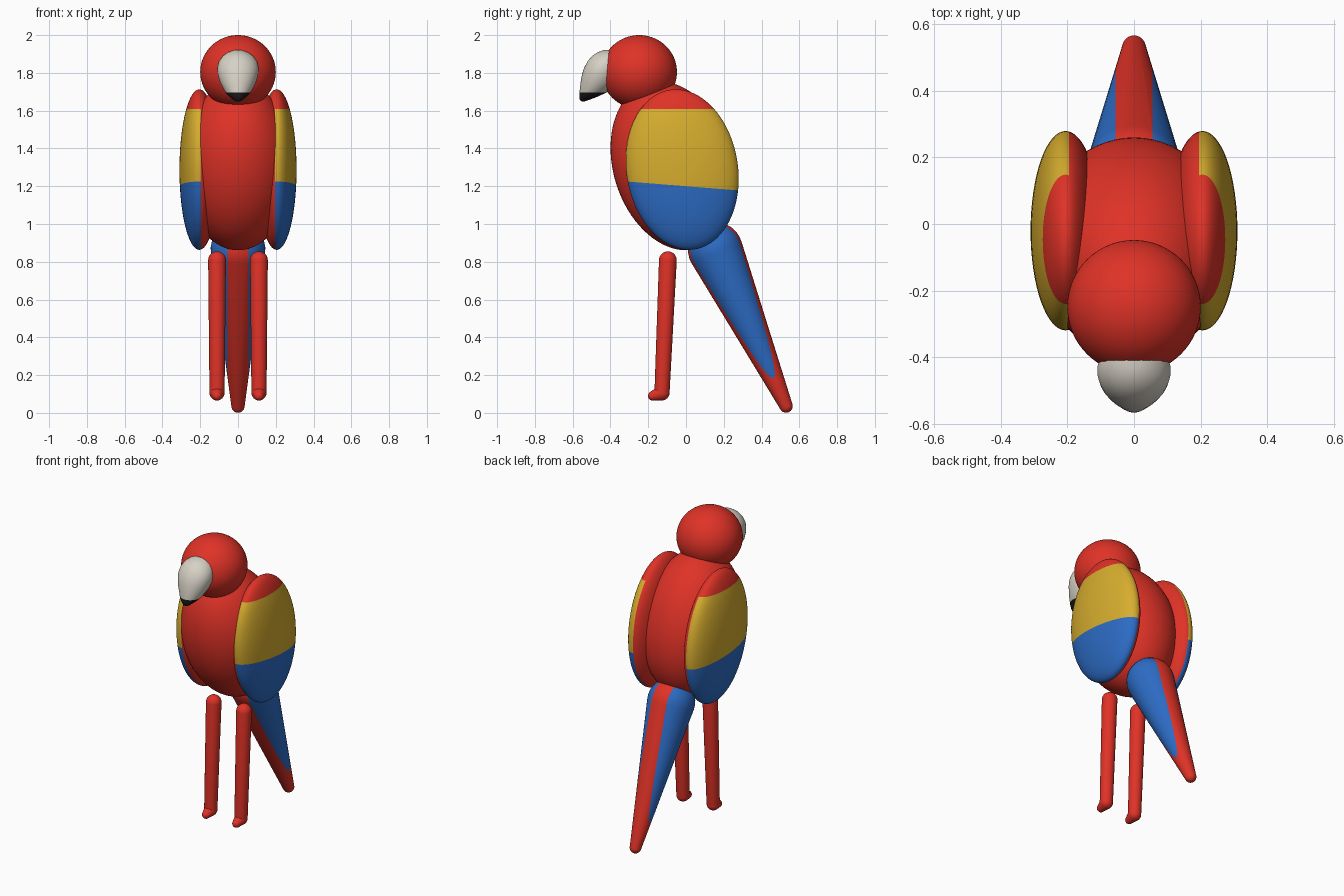
import bpy, bmesh, math
from mathutils import Vector

if "Cube" in bpy.data.objects:
    bpy.data.objects.remove(bpy.data.objects["Cube"])


def material(name, rgb):
    m = bpy.data.materials.new(name)
    m.diffuse_color = (*rgb, 1)
    m.use_nodes = True
    m.node_tree.nodes["Principled BSDF"].inputs["Base Color"].default_value = m.diffuse_color
    return m


RED = material("red", (0.74, 0.032, 0.020))
YELLOW = material("yellow", (0.68, 0.42, 0.028))
BLUE = material("blue", (0.026, 0.150, 0.56))
BONE = material("bone", (0.68, 0.64, 0.56))
BLACK = material("black", (0.010, 0.010, 0.010))


def finish(bm, name, mats, rule=None, cuts=()):
    """Cut clean colour borders, colour faces by rule, smooth and link."""
    for co, no in cuts:
        bmesh.ops.bisect_plane(bm, geom=bm.verts[:] + bm.edges[:] + bm.faces[:],
                               plane_co=co, plane_no=no, dist=1e-5)
    bmesh.ops.recalc_face_normals(bm, faces=bm.faces[:])
    for f in bm.faces:
        f.smooth = True
        if rule:
            f.material_index = rule(f.calc_center_median())
    me = bpy.data.meshes.new(name)
    bm.to_mesh(me)
    bm.free()
    for m in mats:
        me.materials.append(m)
    ob = bpy.data.objects.new(name, me)
    bpy.context.collection.objects.link(ob)
    return ob


def ellipsoid(centre, radii, lean=0.0):
    """Ellipsoid whose top leans along y by lean per unit of height."""
    bm = bmesh.new()
    bmesh.ops.create_uvsphere(bm, u_segments=64, v_segments=40, radius=1)
    for v in bm.verts:
        x, y, z = (a * b for a, b in zip(v.co, radii))
        v.co = Vector(centre) + Vector((x, y + lean * z, z))
    return bm


def loft(bm, rings):
    """Skin a list of equal-length point rings and cap both ends."""
    loops = [[bm.verts.new(p) for p in r] for r in rings]
    n = len(loops[0])
    for a, b in zip(loops, loops[1:]):
        for i in range(n):
            bm.faces.new((a[i], a[(i + 1) % n], b[(i + 1) % n], b[i]))
    bm.faces.new(loops[0])
    bm.faces.new(loops[-1])


def tapered_capsule(bm, p, q, r1, r2, n=32):
    """Cone between two points with rounded ends."""
    p, q = Vector(p), Vector(q)
    axis = (q - p).normalized()
    side = Vector((1, 0, 0))
    other = axis.cross(side)
    slope = math.asin((r1 - r2) / (q - p).length)
    profile = []
    for c, r, t0, t1 in ((p, r1, -math.pi / 2 + 0.05, slope),
                         (q, r2, slope, math.pi / 2 - 0.05)):
        for k in range(9):
            t = t0 + (t1 - t0) * k / 8
            profile.append((c + axis * r * math.sin(t), r * math.cos(t)))
    angles = [2 * math.pi * i / n for i in range(n)]
    loft(bm, [[c + side * r * math.cos(a) + other * r * math.sin(a) for a in angles]
              for c, r in profile])


# Body and head
finish(ellipsoid((0, -0.07, 1.308), (0.295, 0.322, 0.447), -0.157), "body", [RED])
finish(ellipsoid((0, -0.248, 1.805), (0.2, 0.2, 0.195)), "head", [RED])

# Wings: red shoulder and inside, yellow middle, blue lower part
BAND = Vector((0, 0.08, 1))


def wing_colour(c):
    if abs(c.x) < 0.195 or c.z > 1.61:
        return 0
    return 1 if BAND.dot(c) > 1.2 else 2


for s, label in ((-1, "left"), (1, "right")):
    finish(ellipsoid((0.205 * s, -0.02, 1.288), (0.105, 0.297, 0.425), -0.08),
           label + "_wing", [RED, YELLOW, BLUE], wing_colour,
           [((0.195 * s, 0, 0), (1, 0, 0)), ((0, 0, 1.61), (0, 0, 1)),
            ((0, 0, 1.2), BAND.normalized())])

# Tail: red centre strip with blue sides
bm = bmesh.new()
tapered_capsule(bm, (0, 0.155, 0.865), (0, 0.53, 0.036), 0.145, 0.035, 48)
finish(bm, "tail", [RED, BLUE], lambda c: int(abs(c.x) > 0.055),
       [((0.055 * s, 0, 0), (1, 0, 0)) for s in (-1, 1)])

# Legs with short forward feet
for s, label in ((-1, "left"), (1, "right")):
    x = 0.111 * s
    bm = bmesh.new()
    tapered_capsule(bm, (x, -0.096, 0.808), (x, -0.127, 0.108), 0.047, 0.040)
    tapered_capsule(bm, (x, -0.127, 0.106), (x, -0.176, 0.090), 0.040, 0.025)
    finish(bm, label + "_leg", [RED])

# Beak: stacked ellipses (height, front y, back y, half width), black tip
sections = [
    (1.649, -0.552, -0.538, 0.008), (1.656, -0.562, -0.515, 0.022),
    (1.675, -0.565, -0.465, 0.047), (1.697, -0.564, -0.420, 0.067),
    (1.75, -0.558, -0.365, 0.095), (1.79, -0.551, -0.345, 0.107),
    (1.825, -0.540, -0.340, 0.110), (1.86, -0.522, -0.340, 0.101),
    (1.89, -0.497, -0.340, 0.080), (1.91, -0.467, -0.345, 0.052),
    (1.92, -0.435, -0.360, 0.022)]
rings = []
for z, front, back, w in sections:
    mid, ry = (front + back) / 2, (back - front) / 2
    rings.append([Vector((w * math.cos(a), mid + ry * math.sin(a), z))
                  for a in (2 * math.pi * i / 40 for i in range(40))])
bm = bmesh.new()
loft(bm, rings)
finish(bm, "beak", [BONE, BLACK], lambda c: int(c.z < 1.697))
